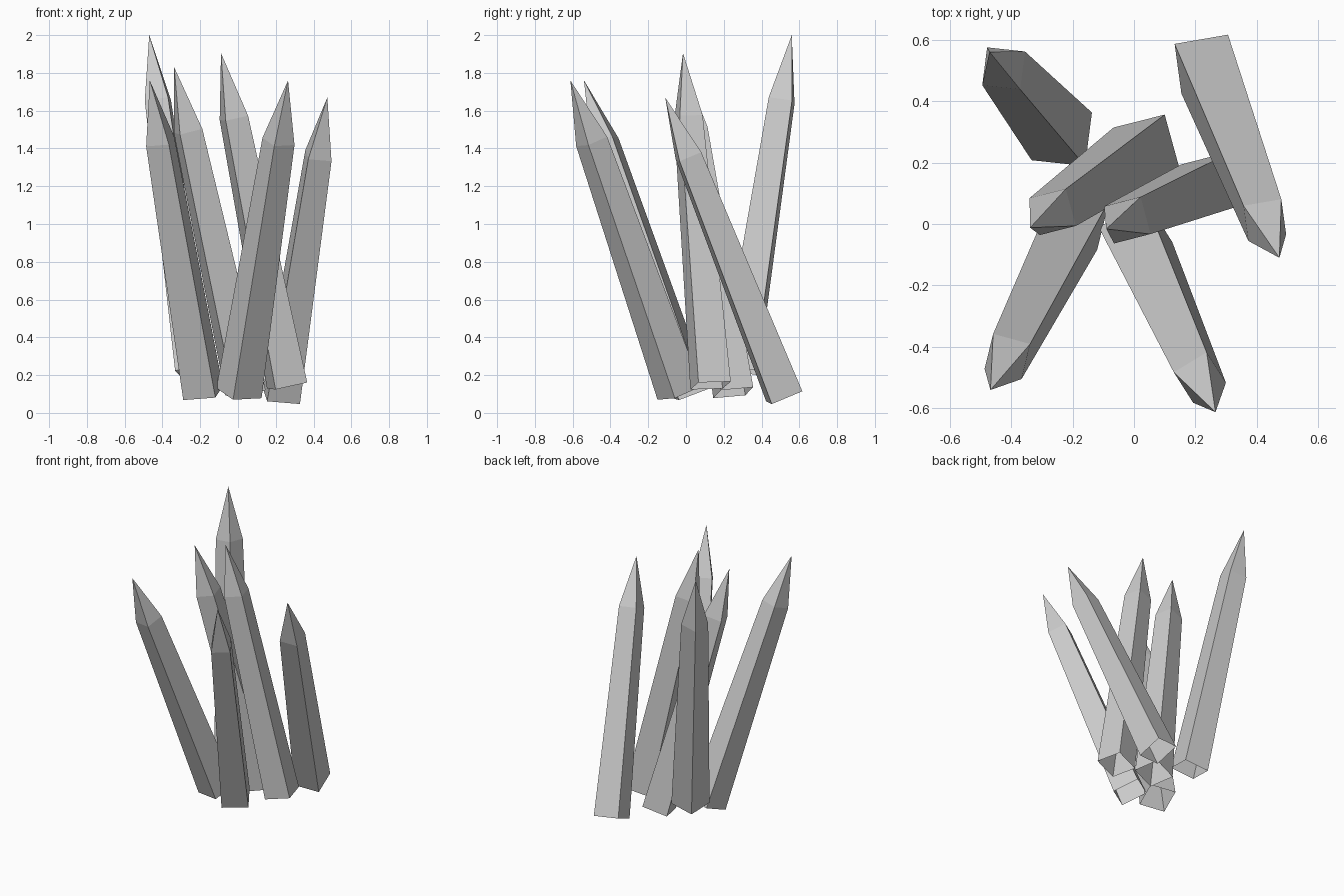
import bpy
import bmesh
from mathutils import Vector

cube = bpy.data.objects.get("Cube")
if cube:
    bpy.data.objects.remove(cube, do_unlink=True)

# One plain stone grey for every crystal
stone = bpy.data.materials.new("crystal_grey")
stone.use_nodes = True
GREY = (0.6, 0.6, 0.6, 1)
stone.diffuse_color = GREY
stone.node_tree.nodes["Principled BSDF"].inputs["Base Color"].default_value = GREY

BASE_RADIUS = 0.125      # centre to corner at the open foot
SHOULDER_RADIUS = 0.0885  # centre to corner where the point begins
SHOULDER = 0.805         # fraction of the length


def crystal(name, base, tip, corner):
    """Tapered square shaft, open at the foot, with a four-sided point.
    corner is the horizontal heading of one edge of the shaft."""
    base, tip = Vector(base), Vector(tip)
    axis = (tip - base).normalized()
    u = Vector((corner[0], corner[1], 0))
    u.z = -u.dot(axis) / axis.z
    u.normalize()
    v = axis.cross(u)

    bm = bmesh.new()

    def ring(centre, radius):
        return [bm.verts.new(centre + radius * d) for d in (u, v, -u, -v)]

    foot = ring(base, BASE_RADIUS)
    shoulder = ring(base.lerp(tip, SHOULDER), SHOULDER_RADIUS)
    point = bm.verts.new(tip)
    for i in range(4):
        j = (i + 1) % 4
        bm.faces.new((foot[i], foot[j], shoulder[j], shoulder[i]))
        bm.faces.new((shoulder[i], shoulder[j], point))

    mesh = bpy.data.meshes.new(name)
    bm.to_mesh(mesh)
    bm.free()
    mesh.materials.append(stone)
    obj = bpy.data.objects.new(name, mesh)
    bpy.context.collection.objects.link(obj)


# Leaning crystals: foot centre, tip, heading of one shaft edge
crystal("back_right_crystal", (-0.235, 0.285, 0.225), (-0.47, 0.56, 2.0), (0.095, 0.075))
crystal("front_right_crystal", (-0.185, 0.02, 0.105), (-0.467, -0.54, 1.76), (-0.077, -0.042))
crystal("front_left_crystal", (0.005, -0.035, 0.105), (0.265, -0.612, 1.76), (0.125, -0.025))
crystal("outer_left_crystal", (0.23, 0.52, 0.088), (0.473, -0.11, 1.67), (0.075, 0.095))
crystal("inner_right_crystal", (0.04, 0.25, 0.107), (-0.338, -0.012, 1.83), (0.1, -0.06))
crystal("inner_left_crystal", (0.26, 0.13, 0.145), (-0.09, -0.016, 1.905), (0.1, -0.06))
